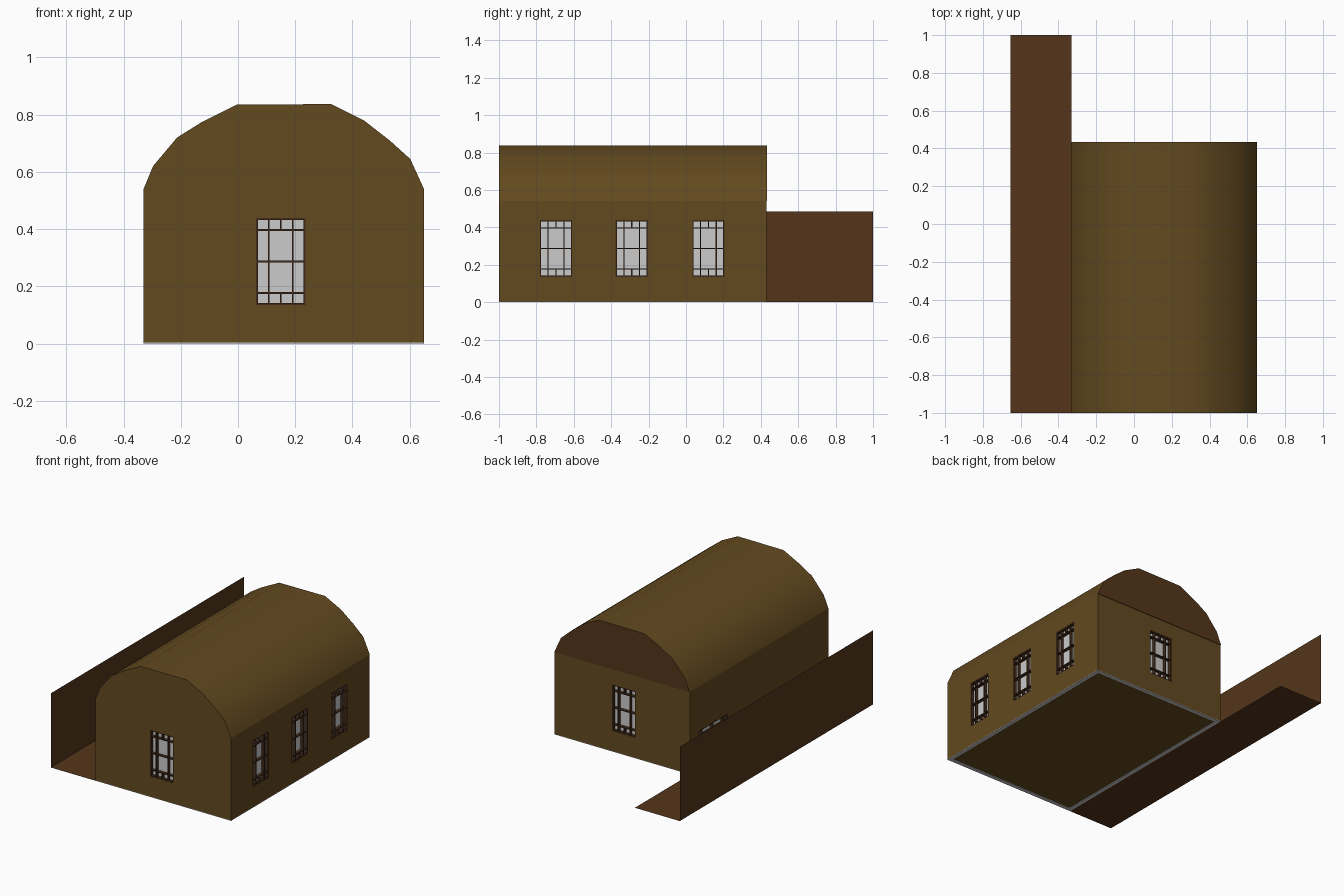
import bpy, bmesh
from math import radians
from mathutils import Matrix

if "Cube" in bpy.data.objects:
    bpy.data.objects.remove(bpy.data.objects["Cube"])

X0, X1, Y0, Y1, EAVE = -0.33, 0.65, -1.0, 0.43, 0.54
W, H, DEPTH = 0.172, 0.305, 0.025


def material(name, rgb):
    m = bpy.data.materials.new(name)
    m.diffuse_color = (*rgb, 1)
    m.use_nodes = True
    m.node_tree.nodes["Principled BSDF"].inputs["Base Color"].default_value = m.diffuse_color
    return m


OLIVE = material("olive_plaster", (0.125, 0.068, 0.014))
BROWN = material("brown_earth", (0.09, 0.036, 0.011))
DARK = material("dark_wood", (0.055, 0.024, 0.01))


def finish(name, bm, mats=()):
    me = bpy.data.meshes.new(name)
    bm.to_mesh(me)
    bm.free()
    for m in mats:
        me.materials.append(m)
    ob = bpy.data.objects.new(name, me)
    bpy.context.collection.objects.link(ob)
    return ob


def add_box(bm, lo, hi):
    size = [b - a for a, b in zip(lo, hi)]
    mid = [(a + b) / 2 for a, b in zip(lo, hi)]
    bmesh.ops.create_cube(bm, size=1, matrix=Matrix.Translation(mid) @ Matrix.Diagonal((*size, 1)))


def extrude_profile(name, pts, y0, y1, mats, closed):
    """Sweep an xz profile along y; closed profiles get end caps."""
    bm = bmesh.new()
    a = [bm.verts.new((x, y0, z)) for x, z in pts]
    b = [bm.verts.new((x, y1, z)) for x, z in pts]
    n = len(pts)
    for i in range(n if closed else n - 1):
        j = (i + 1) % n
        bm.faces.new((a[i], a[j], b[j], b[i]))
    if closed:
        bm.faces.new(a)
        back = bm.faces.new(b)
        back.material_index = len(mats) - 1
        bmesh.ops.recalc_face_normals(bm, faces=bm.faces)
    return finish(name, bm, mats)


# Lower walls
bm = bmesh.new()
add_box(bm, (X0, Y0, 0.004), (X1, Y1, EAVE))
walls = finish("walls", bm, [OLIVE])

# Faceted barrel roof with a brown rear gable
roof = extrude_profile("barrel_roof", [
    (X0, EAVE), (-0.297, 0.62), (-0.213, 0.72), (-0.13, 0.772), (-0.005, 0.835),
    (0.325, 0.837), (0.44, 0.78), (0.53, 0.71), (0.602, 0.645), (X1, EAVE)],
    Y0, Y1 + 0.004, [OLIVE, BROWN], True)
bpy.context.view_layer.objects.active = roof
roof.select_set(True)
bpy.ops.object.shade_smooth_by_angle(angle=radians(32))
roof.select_set(False)

# Grey foundation rim under the walls
bm = bmesh.new()
r = 0.025
add_box(bm, (X0, Y0, 0), (X1, Y0 + r, 0.004))
add_box(bm, (X0, Y1 - r, 0), (X1, Y1, 0.004))
add_box(bm, (X0, Y0 + r, 0), (X0 + r, Y1 - r, 0.004))
add_box(bm, (X1 - r, Y0 + r, 0), (X1, Y1 - r, 0.004))
finish("foundation_rim", bm)

# Side yard: thin ground sheet and boundary wall
extrude_profile("side_yard", [(-0.655, 0.485), (-0.655, 0), (X0, 0)], -1, 1, [BROWN], False)

# Windows: (position, turn about z, tilt onto its side)
MID = 0.287
places = [("front", (0.149, Y0, MID), 0, 0), ("rear", (0.149, Y1, MID), 180, 0),
          ("side_left", (X0, 0.19, 0.165), -90, 90)]
places += [("side_%d" % i, (X1, y, MID), 90, 0) for i, y in enumerate((0.12, -0.29, -0.695))]

holes = bmesh.new()
for name, pos, turn, tilt in places:
    mat = (Matrix.Translation(pos) @ Matrix.Rotation(radians(turn), 4, 'Z')
           @ Matrix.Rotation(radians(tilt), 4, 'Y'))
    # Recess cutter
    cut = mat @ Matrix.Diagonal((W, 2 * DEPTH, H, 1))
    bmesh.ops.create_cube(holes, size=1, matrix=cut)
    # Frame and glazing bars
    bm = bmesh.new()
    w, h, t, f = W / 2, H / 2, 0.003, 0.007

    def bar(u0, u1, v0, v1):
        add_box(bm, (u0, 0.001, v0), (u1, DEPTH - 0.002, v1))

    for s in (-1, 1):
        bar(*sorted((s * w, s * (w - f))), -h, h)
        bar(-w, w, *sorted((s * h, s * (h - f))))
        bar(s * 0.042 - t, s * 0.042 + t, -h, h)
        bar(-w, w, s * 0.11 - t, s * 0.11 + t)
        bar(-t, t, *sorted((s * h, s * 0.11)))
    bar(-w, w, -t, t)
    finish("window_frame_" + name, bm, [DARK]).matrix_world = mat
    # Grey pane
    bm = bmesh.new()
    add_box(bm, (-w, DEPTH - 0.004, -h), (w, DEPTH + 0.002, h))
    finish("window_pane_" + name, bm).matrix_world = mat

# Cut the window recesses
cutter = finish("window_cutter", holes)
cutter.hide_render = True
cutter.hide_viewport = True
mod = walls.modifiers.new("window_recesses", 'BOOLEAN')
mod.object = cutter
mod.operation = 'DIFFERENCE'
mod.solver = 'EXACT'
